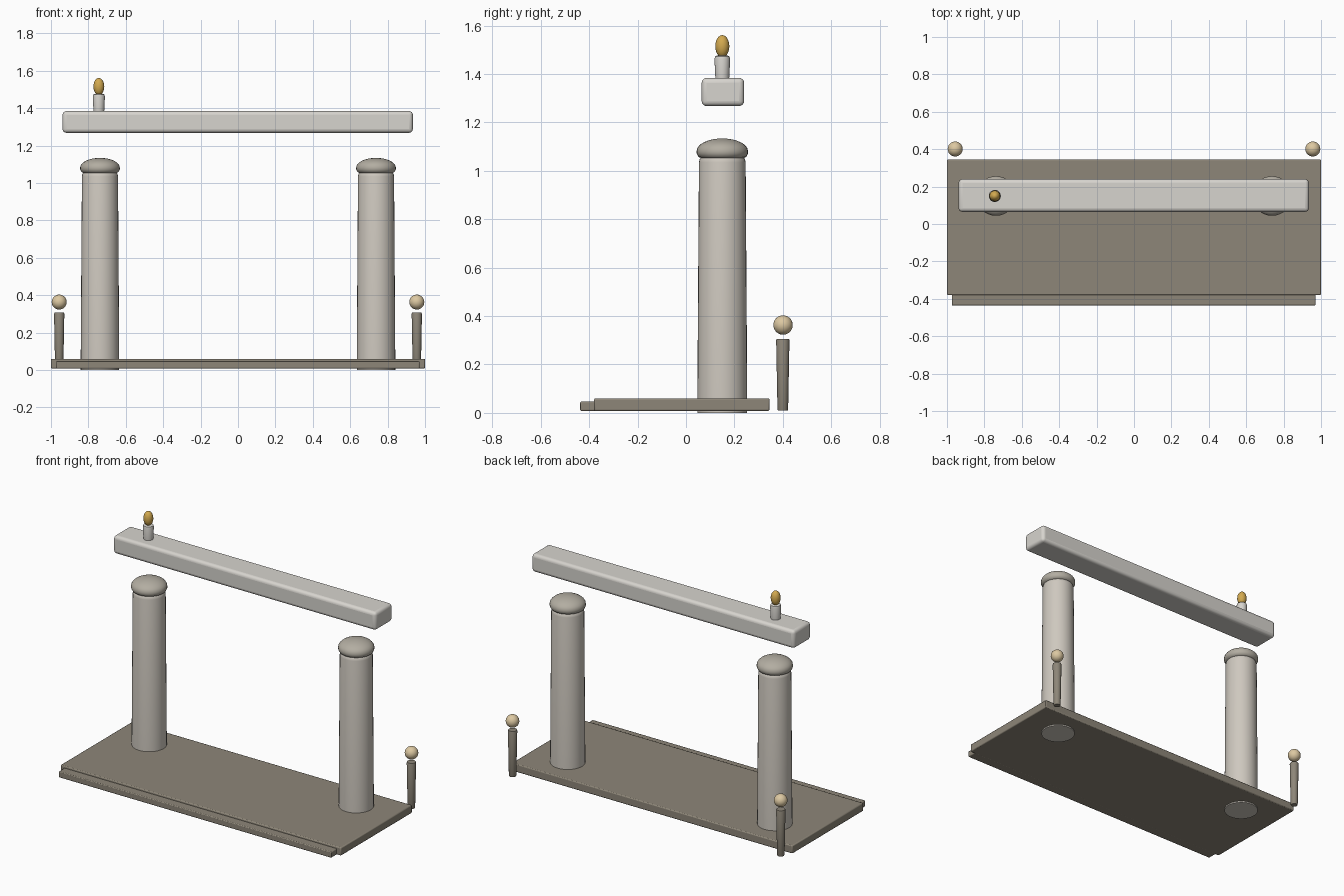
import bpy, math

if "Cube" in bpy.data.objects:
    bpy.data.objects.remove(bpy.data.objects["Cube"])


def paint(obj, name, rgb):
    mat = bpy.data.materials.get(name) or bpy.data.materials.new(name)
    mat.diffuse_color = (*rgb, 1)
    mat.use_nodes = True
    mat.node_tree.nodes["Principled BSDF"].inputs["Base Color"].default_value = mat.diffuse_color
    obj.data.materials.append(mat)


def smooth(obj, angle=40):
    bpy.ops.object.select_all(action='DESELECT')
    obj.select_set(True)
    bpy.context.view_layer.objects.active = obj
    bpy.ops.object.shade_smooth_by_angle(angle=math.radians(angle))


def box(name, lo, hi, bevel, segments, colour):
    bpy.ops.mesh.primitive_cube_add(size=1, location=[(a + b) / 2 for a, b in zip(lo, hi)])
    obj = bpy.context.object
    obj.name = name
    obj.scale = [b - a for a, b in zip(lo, hi)]
    bpy.ops.object.transform_apply(location=False, rotation=False, scale=True)
    mod = obj.modifiers.new("bevel", 'BEVEL')
    mod.width, mod.segments = bevel, segments
    smooth(obj)
    paint(obj, *colour)


def lathe(name, x, y, profile, colour, sides=32):
    # Closed solid of revolution from (radius, z) points, bottom to top
    verts, faces = [], []
    for r, z in profile:
        for i in range(sides):
            a = 2 * math.pi * i / sides
            verts.append((r * math.cos(a), r * math.sin(a), z))
    for k in range(len(profile) - 1):
        for i in range(sides):
            j = (i + 1) % sides
            faces.append((k * sides + i, k * sides + j, (k + 1) * sides + j, (k + 1) * sides + i))
    faces.append(tuple(reversed(range(sides))))
    faces.append(tuple(range(len(verts) - sides, len(verts))))
    mesh = bpy.data.meshes.new(name)
    mesh.from_pydata(verts, [], faces)
    obj = bpy.data.objects.new(name, mesh)
    bpy.context.collection.objects.link(obj)
    obj.location = (x, y, 0)
    smooth(obj)
    paint(obj, *colour)


def ball(name, loc, scale, colour):
    bpy.ops.mesh.primitive_uv_sphere_add(segments=24, ring_count=16, radius=1, location=loc)
    obj = bpy.context.object
    obj.name = name
    obj.scale = scale
    bpy.ops.object.transform_apply(location=False, rotation=False, scale=True)
    smooth(obj, 60)
    paint(obj, *colour)


DARK = ("dark_stone", (0.27, 0.24, 0.19))
STONE = ("stone", (0.62, 0.58, 0.52))
CAP = ("cap_stone", (0.45, 0.42, 0.36))
PALE = ("pale_stone", (0.68, 0.66, 0.62))
TAN = ("tan_glow", (0.72, 0.58, 0.36))
GOLD = ("gold", (0.65, 0.40, 0.08))

# Floor slab and front step
box("floor_slab", (-1, -0.38, 0.008), (1, 0.345, 0.06), 0.006, 2, DARK)
box("front_step", (-0.973, -0.437, 0.008), (0.97, -0.37, 0.047), 0.005, 2, DARK)

# Columns with domed caps, and lamp posts behind the corners
for side, s in (("left", -1), ("right", 1)):
    x = s * 0.738
    lathe(side + "_column", x, 0.15,
          [(0.103, 0.0), (0.103, 0.07), (0.0965, 1.035), (0.094, 1.048), (0.087, 1.058)], STONE)
    dome = [(0.106 * math.cos(t * math.pi / 16), 1.082 + 0.052 * math.sin(t * math.pi / 16))
            for t in range(1, 8)]
    lathe(side + "_column_cap", x, 0.15,
          [(0.086, 1.052), (0.099, 1.058), (0.106, 1.072), (0.106, 1.082)] + dome + [(0.002, 1.134)], CAP)
    lathe(side + "_lamp_post", s * 0.956, 0.4,
          [(0.020, 0.009), (0.022, 0.014), (0.0275, 0.300), (0.0255, 0.306)], DARK, 20)
    ball(side + "_lamp_globe", (s * 0.956, 0.405 - 0.004, 0.363), (0.04, 0.04, 0.04), TAN)

# Floating lintel beam
box("lintel_beam", (-0.938, 0.065, 1.268), (0.935, 0.24, 1.384), 0.02, 4, PALE)

# Candle and flame on the beam
lathe("candle", -0.744, 0.15,
      [(0.028, 1.375), (0.029, 1.39), (0.0325, 1.462), (0.030, 1.472), (0.024, 1.476)], PALE, 20)
ball("flame", (-0.744, 0.15, 1.515), (0.029, 0.029, 0.046), GOLD)
